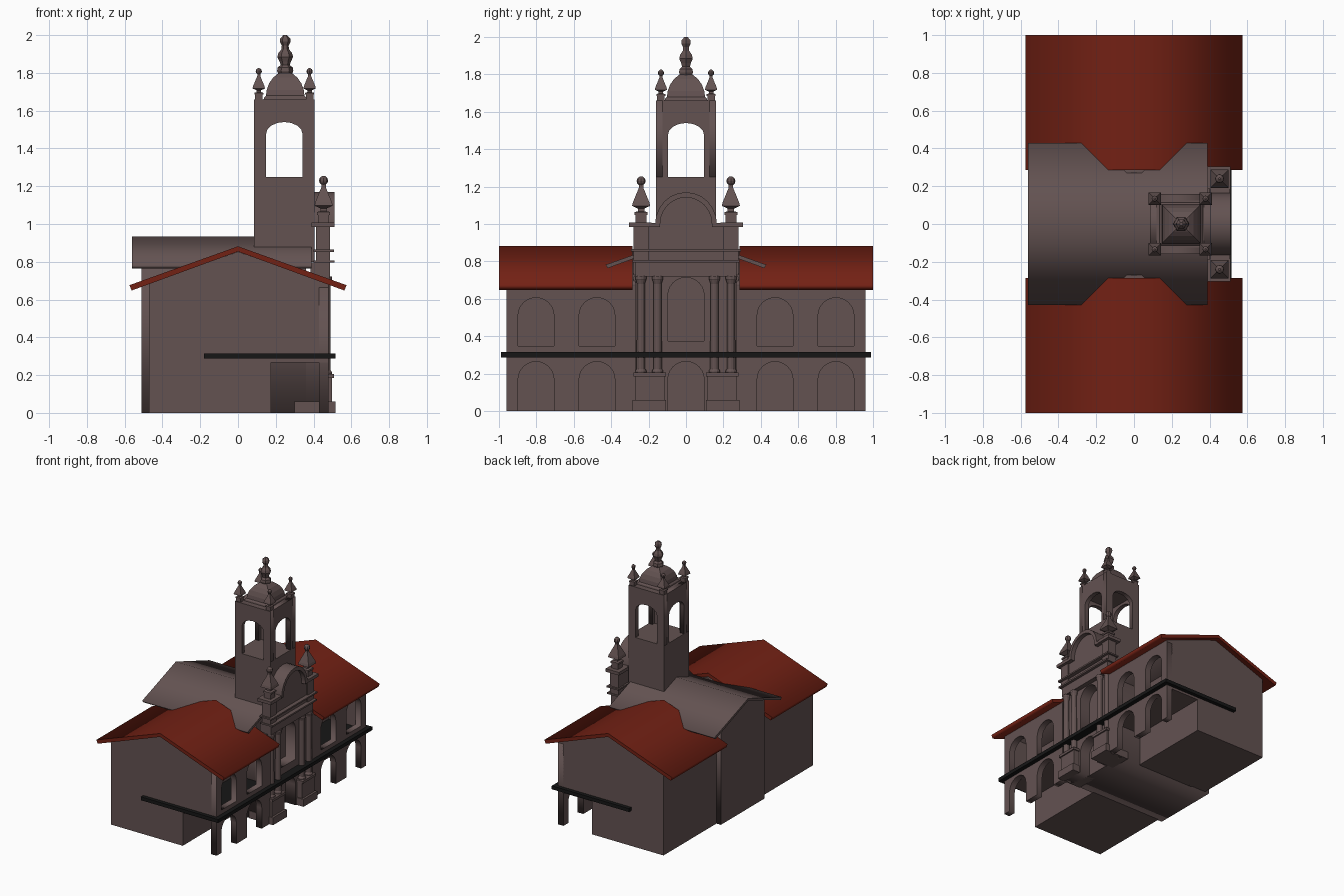
import bpy, bmesh, math
from mathutils import Matrix

if "Cube" in bpy.data.objects:
    bpy.data.objects.remove(bpy.data.objects["Cube"])


def mat(name, col):
    m = bpy.data.materials.new(name)
    m.diffuse_color = (*col, 1)
    m.use_nodes = True
    m.node_tree.nodes["Principled BSDF"].inputs["Base Color"].default_value = m.diffuse_color
    return m


STONE = mat("stone", (0.125, 0.085, 0.083))
RED = mat("red_tile", (0.17, 0.015, 0.007))
BLACK = mat("black_trim", (0.008, 0.008, 0.008))


def add(name, mesh, m):
    ob = bpy.data.objects.new(name, mesh)
    bpy.context.collection.objects.link(ob)
    mesh.materials.clear()
    mesh.materials.append(m)
    return ob


def box(name, x, y, z, m=STONE):
    bm = bmesh.new()
    bmesh.ops.create_cube(bm, size=1)
    for v in bm.verts:
        for i, (a, b) in enumerate((x, y, z)):
            v.co[i] = a if v.co[i] < 0 else b
    me = bpy.data.meshes.new(name)
    bm.to_mesh(me)
    bm.free()
    return add(name, me, m)


def plate(name, loops, a, b, axis="x", m=STONE):
    """Extrude outline (first loop) with holes (other loops) from a to b along an axis."""
    cu = bpy.data.curves.new(name, "CURVE")
    cu.dimensions = "2D"
    cu.fill_mode = "BOTH"
    cu.extrude = abs(b - a) / 2
    for loop in loops:
        s = cu.splines.new("POLY")
        s.points.add(len(loop) - 1)
        for p, (u, v) in zip(s.points, loop):
            p.co = (u, v, 0, 1)
        s.use_cyclic_u = True
    tmp = bpy.data.objects.new(name + "_curve", cu)
    bpy.context.collection.objects.link(tmp)
    dg = bpy.context.evaluated_depsgraph_get()
    me = bpy.data.meshes.new_from_object(tmp.evaluated_get(dg))
    bpy.data.objects.remove(tmp)
    c = (a + b) / 2
    if axis == "x":
        mx = Matrix(((0, 0, 1, c), (1, 0, 0, 0), (0, 1, 0, 0), (0, 0, 0, 1)))
    else:
        mx = Matrix(((1, 0, 0, 0), (0, 0, -1, c), (0, 1, 0, 0), (0, 0, 0, 1)))
    me.transform(mx)
    bm = bmesh.new()
    bm.from_mesh(me)
    bmesh.ops.remove_doubles(bm, verts=bm.verts, dist=1e-5)
    bmesh.ops.recalc_face_normals(bm, faces=bm.faces)
    bm.to_mesh(me)
    bm.free()
    return add(name, me, m)


def lathe(name, prof, n, loc):
    """Stack of n-sided rings; for n = 4 the radius is the half width."""
    bm = bmesh.new()
    k, off = (math.sqrt(2), math.pi / 4) if n == 4 else (1, 0)
    rings = [[bm.verts.new((loc[0] + k * r * math.cos(off + math.tau * i / n),
                            loc[1] + k * r * math.sin(off + math.tau * i / n),
                            loc[2] + z)) for i in range(n)] for r, z in prof]
    for p, q in zip(rings, rings[1:]):
        for i in range(n):
            bm.faces.new((p[i], p[(i + 1) % n], q[(i + 1) % n], q[i]))
    bm.faces.new(rings[0][::-1])
    bm.faces.new(rings[-1])
    me = bpy.data.meshes.new(name)
    bm.to_mesh(me)
    bm.free()
    return add(name, me, STONE)


def arch(c, r, z0, spring, rise=None, n=12):
    """Arch outline, from bottom left over the top to bottom right."""
    rise = rise or r
    top = [(c - r * math.cos(math.pi * i / n), spring + rise * math.sin(math.pi * i / n))
           for i in range(n + 1)]
    return [(c - r, z0)] + top + [(c + r, z0)]


def roof(w, ridge, eave, t):
    return [(-w, eave), (0, ridge), (w, eave), (w - .012, eave - t), (0, ridge - t), (-w + .012, eave - t)]


def finial(name, x, y, z, s):
    """Square pedestal, pyramid and ball."""
    lathe(name, [(.030 * s, 0), (.030 * s, .045 * s), (.036 * s, .045 * s), (.036 * s, .06 * s),
                 (.018 * s, .065 * s), (.018 * s, .08 * s), (.05 * s, .095 * s), (.045 * s, .115 * s),
                 (.012 * s, .195 * s), (.012 * s, .215 * s)], 4, (x, y, z))
    lathe(name + "_ball", [(.008 * s, .205 * s), (.022 * s, .22 * s), (.025 * s, .233 * s),
                           (.02 * s, .247 * s), (.006 * s, .258 * s)], 8, (x, y, z))


# Wings: rear block, arcade, gallery ends and roof
for s, side in ((-1, "left"), (1, "right")):
    y0, y1 = sorted((s * .27, s * .96))
    box(side + "_wing_block", (-.47, .175), (y0, y1), (0, .67))
    box(side + "_gallery_floor", (.17, .48), (y0, y1), (.268, .30))
    centres = sorted((s * .476, s * .802))
    outline = [(y0, 0)]
    for c in centres:
        outline += arch(c, .096, 0, .168)
    outline += [(y1, 0), (y1, .67), (y0, .67)]
    plate(side + "_arcade", [outline] + [arch(c, .096, .348, .51) for c in centres], .43, .48)
    e0, e1 = sorted((s * .92, s * .96))
    box(side + "_gallery_end", (.17, .435), (e0, e1), (.268, .67))
    plate(side + "_wing_gable", [[(-.47, .665), (.48, .665), (.48, .684), (0, .853), (-.47, .686)]],
          y0, y1, "y")
    r0, r1 = sorted((s * .285, s))
    plate(side + "_wing_roof", [roof(.575, .882, .676, .028)], r0, r1, "y", RED)

# Balcony band
box("balcony_band", (-.18, .515), (-.99, .99), (.287, .315), BLACK)

# Central hall and its roof
plate("central_hall", [[(-.28, 0), (.28, 0), (.28, .815), (0, .915), (-.28, .815)]], -.51, .36)
plate("central_roof", [roof(.43, .935, .782, .018)], -.56, .39)

# Central front wall with doorway and window
front = [(-.28, 0)] + arch(0, .097, 0, .168) + [(.28, 0), (.28, .72), (-.28, .72)]
plate("front_wall", [front, arch(0, .097, .375, .617)], .355, .45)

# Pedestals and paired columns
for s in (-1, 1):
    def span(a, b):
        return tuple(sorted((s * a, s * b)))
    box("pedestal_base", (.30, .515), span(.107, .285), (0, .06))
    box("pedestal", (.31, .497), span(.115, .272), (.06, .185))
    box("pedestal_cap", (.305, .508), span(.107, .28), (.185, .205))
    for y in (.152, .241):
        lathe("column", [(.03, .20), (.03, .215), (.023, .225), (.021, .68), (.027, .70), (.03, .705),
                         (.03, .722)], 12, (.468, s * y, 0))

# Entablature, attic and cornices
box("entablature", (.385, .488), (-.27, .27), (.72, .795))
box("lower_cornice", (.40, .51), (-.285, .285), (.795, .808))
box("attic_wall", (.415, .475), (-.27, .27), (.80, .99))
box("upper_cornice", (.40, .508), (-.295, .295), (.853, .865))
for s in (-1, 1):
    y0, y1 = sorted((s * .20, s * .28))
    box("attic_pier", (.412, .487), (y0, y1), (.80, .985))
    y0, y1 = sorted((s * .185, s * .305))
    box("pier_cap", (.39, .51), (y0, y1), (.983, 1.008))
    finial("facade_finial", .453, s * .24, 1.005, .97)

# Curved gable above the attic
plate("curved_gable", [arch(0, .15, .97, 1.0, .15)], .415, .475)
outer, inner = arch(0, .165, .985, 1.0, .17), arch(0, .138, .985, 1.0, .142)
plate("gable_band", [outer + inner[::-1]], .405, .51)
for s in (-1, 1):
    y0, y1 = sorted((s * .138, s * .19))
    box("gable_shoulder", (.405, .508), (y0, y1), (.983, 1.005))

# Bell tower: base, four open-arched walls, ceiling
TX, H = .245, .16
box("tower_base", (TX - H, TX + H), (-H, H), (.80, 1.25))
def opening(c):
    return arch(c, .097, 1.25, 1.475, .065, 8)
for s in (-1, 1):
    a, b = sorted((s * H, s * (H - .035)))
    plate("tower_wall_side", [[(TX - H, 1.25)] + opening(TX) + [(TX + H, 1.25), (TX + H, 1.66), (TX - H, 1.66)]],
          a, b, "y")
    w = H - .035
    plate("tower_wall_front", [[(-w, 1.25)] + opening(0) + [(w, 1.25), (w, 1.66), (-w, 1.66)]],
          TX + a, TX + b)
    for x in (.11, .379):
        finial("tower_finial", x, s * .134, 1.655, .66)
box("tower_ceiling", (TX - .13, TX + .13), (-.13, .13), (1.56, 1.66))

# Square dome and six-sided spire
lathe("dome", [(.115, 1.655), (.112, 1.67), (.102, 1.68), (.098, 1.71), (.085, 1.745), (.064, 1.775),
               (.04, 1.795), (.03, 1.80)], 4, (.25, 0, 0))
lathe("spire", [(.035, 1.79), (.043, 1.81), (.04, 1.828), (.024, 1.842), (.03, 1.86), (.042, 1.885),
                (.036, 1.905), (.02, 1.925), (.018, 1.945), (.029, 1.965), (.027, 1.982), (.01, 2.0)],
      6, (.25, 0, 0))
